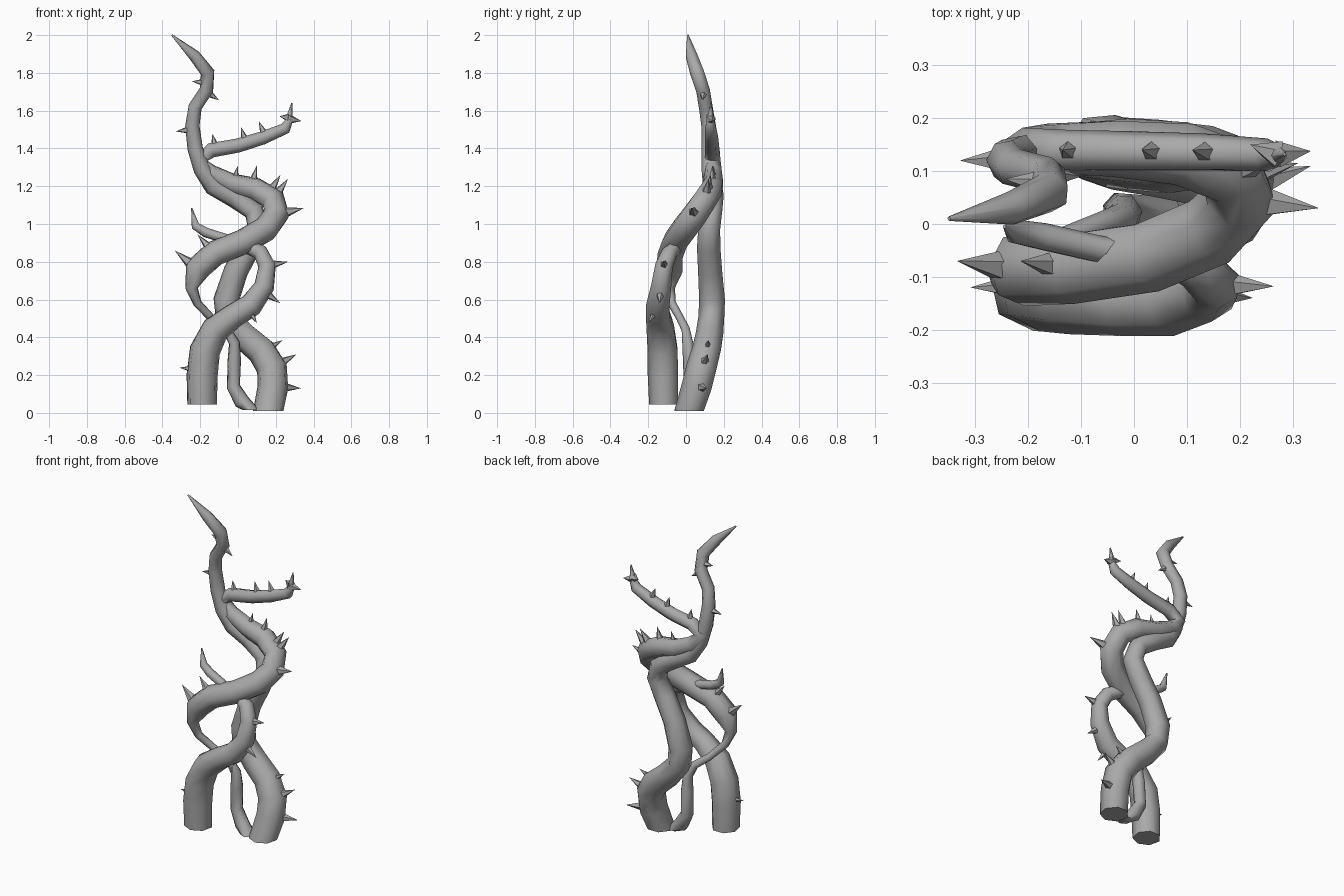
import bpy, bmesh
from math import cos, sin, tau
from mathutils import Vector

SIDES = 7
bark = bpy.data.materials.new("bark")
bark.diffuse_color = (0.4, 0.4, 0.4, 1)


def finish(name, bm):
    bmesh.ops.recalc_face_normals(bm, faces=bm.faces)
    me = bpy.data.meshes.new(name)
    bm.to_mesh(me)
    bm.free()
    me.materials.append(bark)
    ob = bpy.data.objects.new(name, me)
    bpy.context.collection.objects.link(ob)
    return ob


def ring(bm, centre, axis, ref, r, n):
    """Ring of n vertices around axis."""
    u = (ref - axis * ref.dot(axis)).normalized()
    v = axis.cross(u)
    return [bm.verts.new(centre + (u * cos(tau * i / n) + v * sin(tau * i / n)) * r)
            for i in range(n)], u


def bridge(bm, a, b):
    n = len(a)
    for i in range(n):
        bm.faces.new((a[i], a[(i + 1) % n], b[(i + 1) % n], b[i]))


def vine(name, path):
    """Tapered tube along (x, y, z, radius) points."""
    bm = bmesh.new()
    pts = [Vector(p[:3]) for p in path]
    ref, prev = Vector((0, -1, 0.01)), None
    for i, p in enumerate(pts):
        axis = Vector()
        if i:
            axis += (p - pts[i - 1]).normalized()
        if i < len(pts) - 1:
            axis += (pts[i + 1] - p).normalized()
        if i == 0:
            axis = Vector((0, 0, 1))
        cur, ref = ring(bm, p, axis.normalized(), ref, path[i][3] * 1.07, SIDES)
        if prev:
            bridge(bm, prev, cur)
        else:
            bm.faces.new(cur)
        prev = cur
    bm.faces.new(prev)
    ob = finish(name, bm)
    bpy.context.view_layer.objects.active = ob
    ob.select_set(True)
    bpy.ops.object.shade_smooth_by_angle(angle=1.15)
    ob.select_set(False)


def thorns(name, path, tips):
    """Five-sided spikes pointing from the nearest spot on the vine to each tip."""
    bm = bmesh.new()
    pts = [Vector(p[:3]) for p in path]
    for t in tips:
        t = Vector(t)
        best = None
        for a, b in zip(pts, pts[1:]):
            d = b - a
            q = a + d * max(0, min(1, (t - a).dot(d) / d.dot(d)))
            if best is None or (t - q).length < (t - best).length:
                best = q
        axis = (t - best).normalized()
        ref = Vector((0, 1, 0)) if abs(axis.y) < 0.8 else Vector((1, 0, 0))
        base, _ = ring(bm, t - axis * min(0.1, (t - best).length), axis, ref, 0.028, 5)
        tip = bm.verts.new(t)
        bm.faces.new(base)
        for i in range(5):
            bm.faces.new((base[i], base[(i + 1) % 5], tip))
    finish(name, bm)


# Front vine, rising from the left foot
front = [(-.19, -.115, .045, .075), (-.19, -.118, .2, .079), (-.175, -.12, .33, .078),
         (-.12, -.132, .44, .072), (-.02, -.146, .515, .062), (.07, -.148, .57, .06),
         (.14, -.13, .67, .052), (.155, -.115, .78, .045), (.12, -.085, .85, .04),
         (.05, -.05, .88, .035), (-.06, -.05, .92, .025), (-.17, -.025, .955, .025),
         (-.225, -.015, .99, .022), (-.245, -.005, 1.085, .003)]
# Tall vine, rising from the right foot behind the others
tall = [(.16, .02, .01, .077), (.185, .06, .14, .078), (.18, .085, .24, .078),
        (.125, .11, .33, .074), (.03, .125, .41, .07), (-.05, .135, .5, .066),
        (-.06, .14, .6, .066), (-.01, .13, .75, .062), (.06, .122, .88, .06),
        (.11, .125, .98, .056), (.085, .14, 1.07, .052), (-.02, .148, 1.14, .05),
        (-.13, .14, 1.2, .048), (-.19, .127, 1.29, .043), (-.225, .125, 1.4, .04),
        (-.24, .12, 1.52, .037), (-.225, .105, 1.62, .035), (-.165, .09, 1.71, .035),
        (-.16, .06, 1.8, .036), (-.23, .03, 1.89, .03), (-.35, .01, 2.0, .004)]
# Winding vine: thin root, thick coil, side branch
winding = [(.07, .0, .015, .042), (.02, .015, .06, .04), (-.025, .025, .14, .034),
           (-.02, .02, .28, .034), (-.02, .01, .37, .028), (-.06, .0, .44, .022),
           (-.14, -.03, .5, .02), (-.215, -.075, .58, .022), (-.245, -.09, .66, .032),
           (-.215, -.085, .76, .066), (-.12, -.082, .845, .065), (.03, -.06, .905, .065),
           (.15, -.01, .975, .066), (.205, .045, 1.05, .065), (.185, .1, 1.13, .061),
           (.09, .135, 1.185, .058), (-.04, .145, 1.215, .052), (-.15, .145, 1.27, .046),
           (-.205, .14, 1.34, .04)]
branch = [winding[-1], (-.14, .138, 1.39, .038), (0, .137, 1.415, .036),
          (.13, .135, 1.455, .034), (.25, .13, 1.505, .03), (.27, .13, 1.545, .02),
          (.285, .132, 1.64, .003)]
vine("front_vine", front)
vine("tall_vine", tall)
vine("winding_vine", winding + branch[1:])

thorns("front_thorns", front, [(-.31, -.12, .24), (.1, -.2, .475), (.225, -.14, .58), (.265, -.118, .8)])
thorns("tall_thorns", tall, [(.335, .11, .13), (.31, .115, .31), (.235, .12, .385),
                             (-.33, .12, 1.49), (-.245, .085, 1.755), (-.1, .09, 1.655)])
thorns("winding_thorns", winding, [(-.335, -.07, .86), (-.215, -.07, .945),
                                   (.35, .03, 1.085), (.265, .12, 1.24), (.225, .13, 1.26),
                                   (.1, .14, 1.31), (0, .145, 1.31)])
thorns("branch_thorns", branch, [(-.135, .14, 1.48), (.015, .14, 1.515), (.11, .14, 1.545),
                                 (.22, .15, 1.57), (.335, .138, 1.545)])
